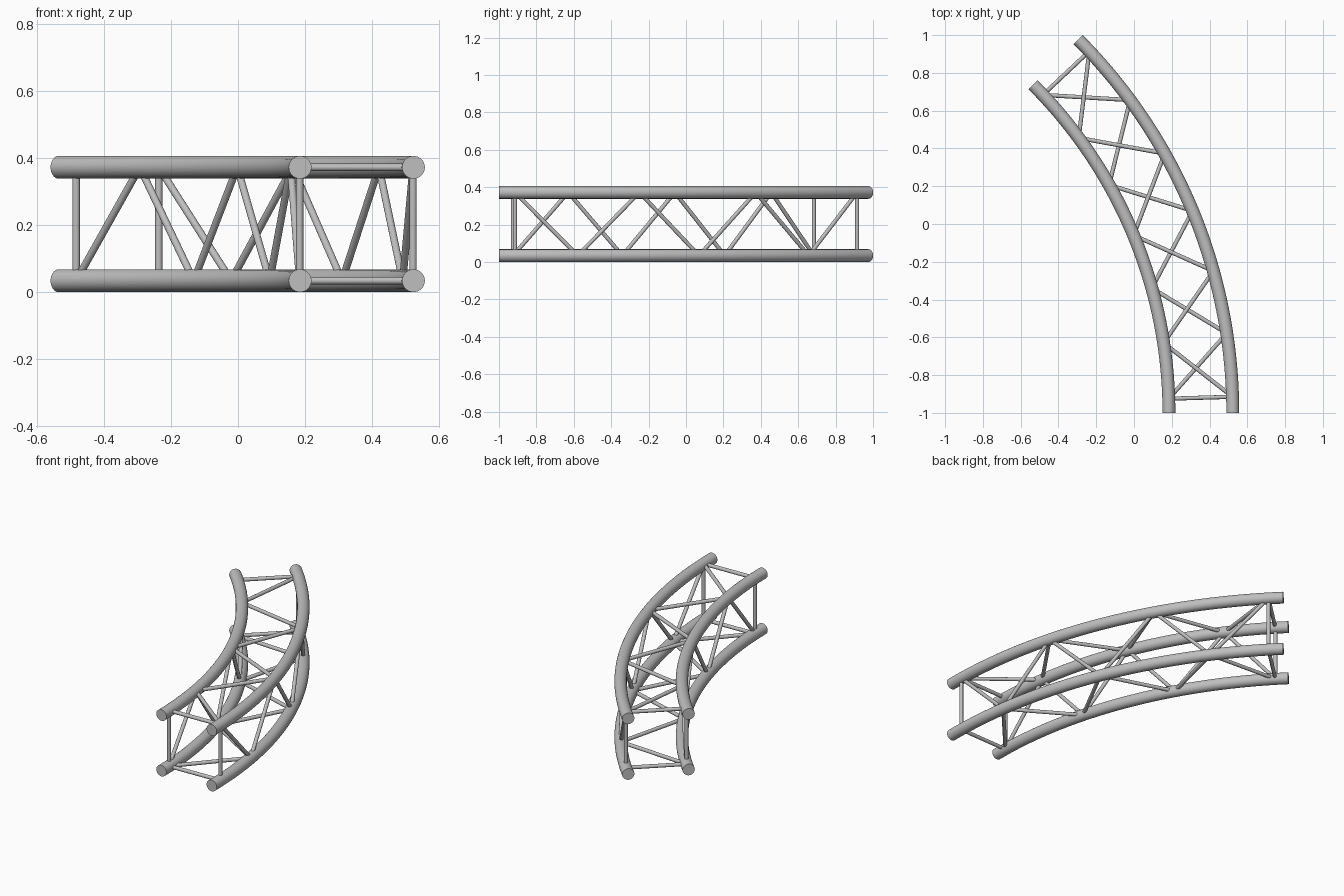
import bpy
import bmesh
from math import sin, cos, radians
from mathutils import Vector, Matrix

cube = bpy.data.objects.get("Cube")
if cube:
    bpy.data.objects.remove(cube, do_unlink=True)

CENTRE = Vector((-2.272, -1, 0))        # axis of the bend
RADIUS = {"inner": 2.457, "outer": 2.795}
HEIGHT = {"lower": 0.034, "upper": 0.372}
TUBE, STRUT = 0.034, 0.011
BEND, PANELS, MARGIN = 45, 6, 1.75      # degrees, bays, end inset

metal = bpy.data.materials.new("grey_metal")
metal.use_nodes = True
grey = (0.52, 0.52, 0.52, 1)
metal.diffuse_color = grey
metal.node_tree.nodes["Principled BSDF"].inputs["Base Color"].default_value = grey


def finish(bm, name):
    bmesh.ops.recalc_face_normals(bm, faces=bm.faces)
    mesh = bpy.data.meshes.new(name)
    bm.to_mesh(mesh)
    bm.free()
    mesh.materials.append(metal)
    obj = bpy.data.objects.new(name, mesh)
    bpy.context.collection.objects.link(obj)
    bpy.ops.object.select_all(action='DESELECT')
    obj.select_set(True)
    bpy.context.view_layer.objects.active = obj
    bpy.ops.object.shade_smooth_by_angle(angle=radians(40))


def node(side, level, i):
    """Joint number i on the centre line of a main tube."""
    a = radians(MARGIN + i * (BEND - 2 * MARGIN) / PANELS)
    r = RADIUS[side]
    return CENTRE + Vector((r * cos(a), r * sin(a), HEIGHT[level]))


def main_tube(side, level):
    """Sweep a disc round the bend and close both ends."""
    bm = bmesh.new()
    start = CENTRE + Vector((RADIUS[side], 0, HEIGHT[level]))
    place = Matrix.Translation(start) @ Matrix.Rotation(radians(90), 4, 'X')
    ring = bmesh.ops.create_circle(bm, segments=32, radius=TUBE, matrix=place)
    bmesh.ops.spin(bm, geom=ring["verts"] + bm.edges[:], cent=CENTRE,
                   axis=(0, 0, 1), angle=radians(BEND), steps=40)
    bmesh.ops.holes_fill(bm, edges=[e for e in bm.edges if e.is_boundary], sides=0)
    finish(bm, f"{side}_{level}_tube")


def struts(name, pairs):
    """Thin round bars between pairs of joints."""
    bm = bmesh.new()
    for a, b in pairs:
        d = b - a
        place = Matrix.Translation((a + b) / 2) @ d.to_track_quat('Z', 'Y').to_matrix().to_4x4()
        bmesh.ops.create_cone(bm, cap_ends=True, segments=16, radius1=STRUT,
                              radius2=STRUT, depth=d.length, matrix=place)
    finish(bm, name)


# Four main tubes
for side in RADIUS:
    for level in HEIGHT:
        main_tube(side, level)

# Zigzag bracing and end bars on each of the four faces
faces = {
    "upper_bracing": (("outer", "upper"), ("inner", "upper")),
    "lower_bracing": (("inner", "lower"), ("outer", "lower")),
    "outer_bracing": (("outer", "upper"), ("outer", "lower")),
    "inner_bracing": (("inner", "lower"), ("inner", "upper")),
}
for name, (even, odd) in faces.items():
    path = [node(*(odd if i % 2 else even), i) for i in range(PANELS + 1)]
    ends = [(node(*even, i), node(*odd, i)) for i in (0, PANELS)]
    struts(name, list(zip(path, path[1:])) + ends)
